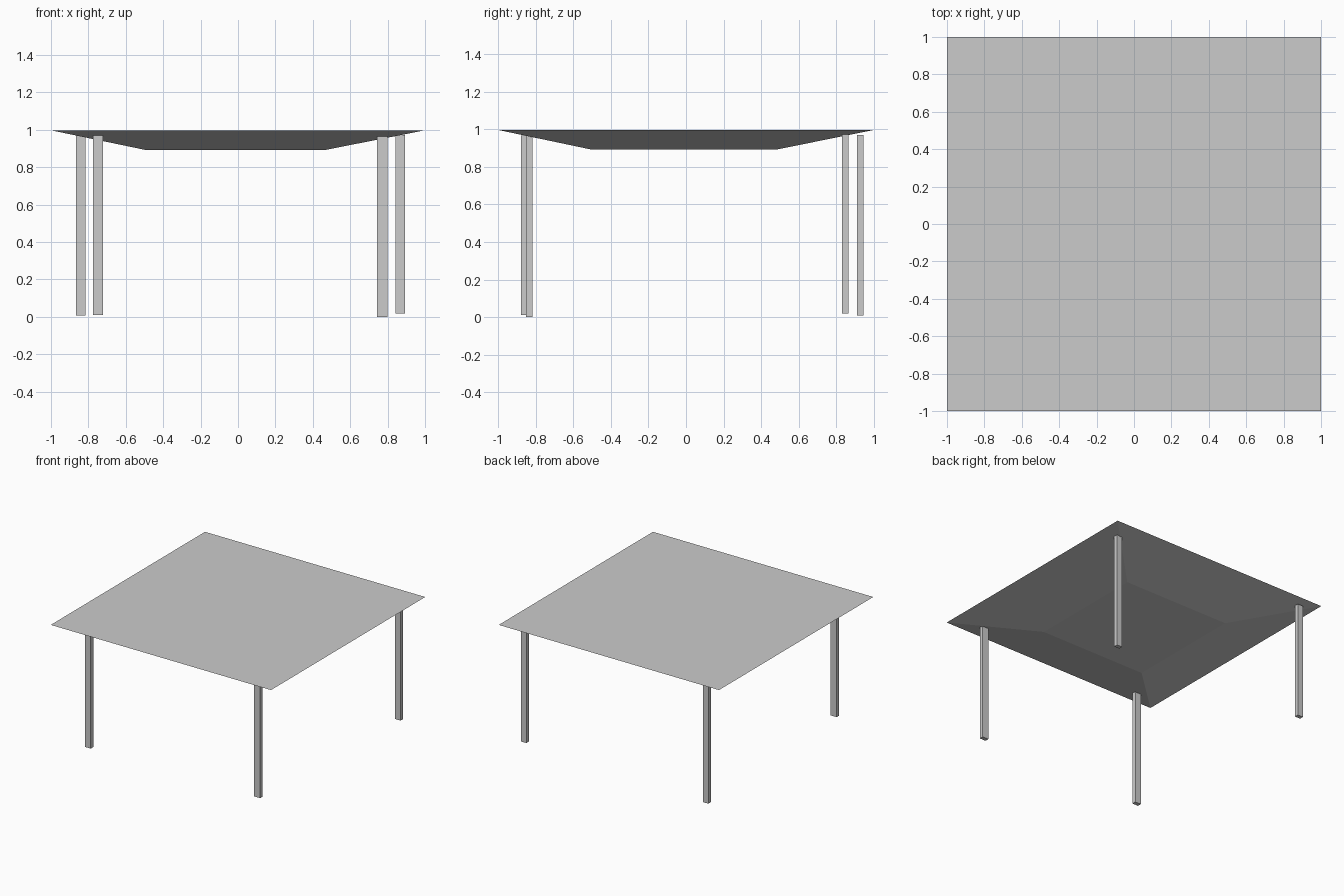
import bpy
import bmesh

if "Cube" in bpy.data.objects:
    bpy.data.objects.remove(bpy.data.objects["Cube"])


def make_object(name, bm):
    bmesh.ops.recalc_face_normals(bm, faces=bm.faces)
    mesh = bpy.data.meshes.new(name)
    bm.to_mesh(mesh)
    bm.free()
    obj = bpy.data.objects.new(name, mesh)
    bpy.context.collection.objects.link(obj)
    return obj


def frustum(name, lower, upper, z0, z1):
    """Solid between two rectangles (x0, x1, y0, y1) at heights z0 and z1."""
    bm = bmesh.new()
    rings = []
    for (x0, x1, y0, y1), z in ((lower, z0), (upper, z1)):
        corners = ((x0, y0), (x1, y0), (x1, y1), (x0, y1))
        rings.append([bm.verts.new((x, y, z)) for x, y in corners])
    low, high = rings
    bm.faces.new(low[::-1])
    bm.faces.new(high)
    for i in range(4):
        j = (i + 1) % 4
        bm.faces.new((low[i], low[j], high[j], high[i]))
    return make_object(name, bm)


# Tabletop: flat square on top, underside tapering to a slightly off-centre panel
frustum("tabletop", (-0.495, 0.467, -0.5, 0.478), (-1, 1, -1, 1), 0.892, 0.997)

# Legs: slightly irregular placement; centre x, centre y, width, base, top
legs = {
    "front_left_leg": (-0.749, -0.862, 0.054, 0.01, 0.969),
    "front_right_leg": (0.770, -0.836, 0.056, 0.0, 0.965),
    "back_right_leg": (0.868, 0.849, 0.050, 0.018, 0.973),
    "back_left_leg": (-0.840, 0.929, 0.050, 0.008, 0.971),
}
for name, (x, y, width, base, top) in legs.items():
    w, d = width / 2, 0.033 / 2
    section = (x - w, x + w, y - d, y + d)
    frustum(name, section, section, base, top)
